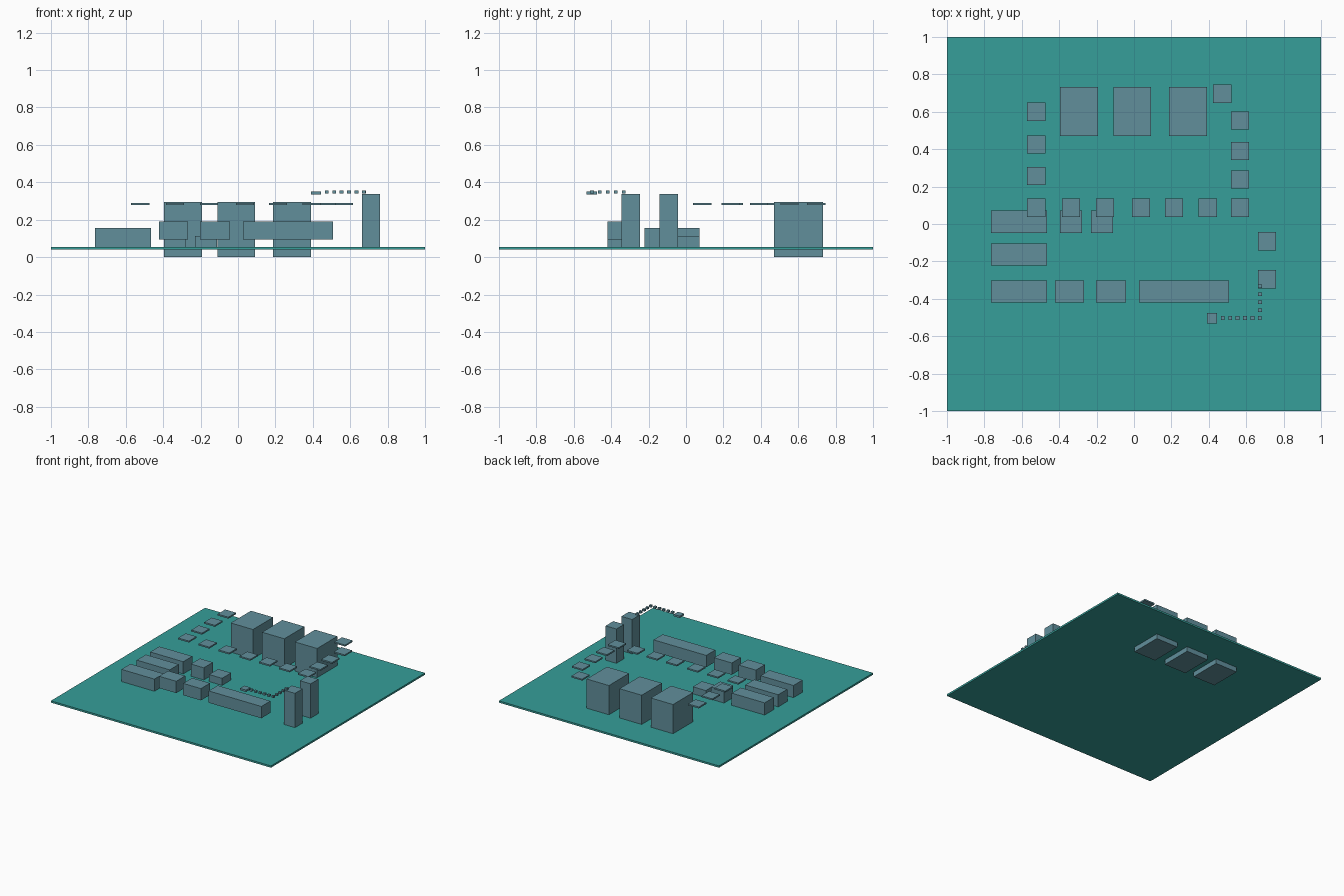
import bpy


def material(name, rgb):
    m = bpy.data.materials.new(name)
    m.diffuse_color = (*rgb, 1)
    return m


teal = material("teal", (0.037, 0.345, 0.32))
slate = material("slate blue", (0.12, 0.275, 0.33))


def box(name, x0, x1, y0, y1, z0, z1, mat=slate):
    """Axis-aligned box from its limits."""
    bpy.ops.mesh.primitive_cube_add(
        size=1, location=((x0 + x1) / 2, (y0 + y1) / 2, (z0 + z1) / 2))
    ob = bpy.context.object
    ob.name = name
    ob.scale = (x1 - x0, y1 - y0, z1 - z0)
    bpy.ops.object.transform_apply(location=False, rotation=False, scale=True)
    ob.data.materials.append(mat)
    return ob


def tile(name, x, y, size, z0, z1):
    h = size / 2
    return box(name, x - h, x + h, y - h, y + h, z0, z1)


# Ground slab
box("ground_slab", -1, 1, -1, 1, 0.04, 0.055, teal)

# Three large blocks passing through the slab
for x in (-0.294, -0.009, 0.289):
    box("large_block", x - 0.101, x + 0.101, 0.47, 0.732, 0, 0.295)

# Low bars on the left
for y in (-0.362, -0.163, 0.012):
    box("low_bar", -0.765, -0.465, y - 0.059, y + 0.059, 0.05, 0.155)

# Two small blocks beside the bars
box("small_block", -0.396, -0.278, -0.047, 0.071, 0.05, 0.155)
box("small_block_low", -0.23, -0.112, -0.047, 0.071, 0.05, 0.113)

# Front row raised above the slab
for x0, x1 in ((-0.423, -0.267), (-0.204, -0.042), (0.028, 0.507)):
    box("raised_bar", x0, x1, -0.421, -0.303, 0.093, 0.19)

# Two towers on the right
for y in (-0.092, -0.296):
    box("tower", 0.662, 0.76, y - 0.05, y + 0.05, 0.05, 0.337)

# Floating stepping tiles around the large blocks
tiles = [(-0.522, y) for y in (0.6, 0.425, 0.257)]
tiles += [(x, 0.087) for x in (-0.522, -0.337, -0.155, 0.037, 0.214, 0.394, 0.567)]
tiles += [(0.567, y) for y in (0.238, 0.39, 0.553)] + [(0.471, 0.697)]
for x, y in tiles:
    tile("floating_tile", x, y, 0.098, 0.278, 0.29)

# Trail of tiny cubes from the tower to a landing plate
tile("landing_plate", 0.417, -0.503, 0.056, 0.335, 0.35)
for i in range(6):
    tile("trail_cube", 0.475 + 0.0395 * i, -0.503, 0.02, 0.34, 0.356)
for i in range(1, 5):
    tile("trail_cube", 0.674, -0.503 + 0.0425 * i, 0.02, 0.34, 0.356)
